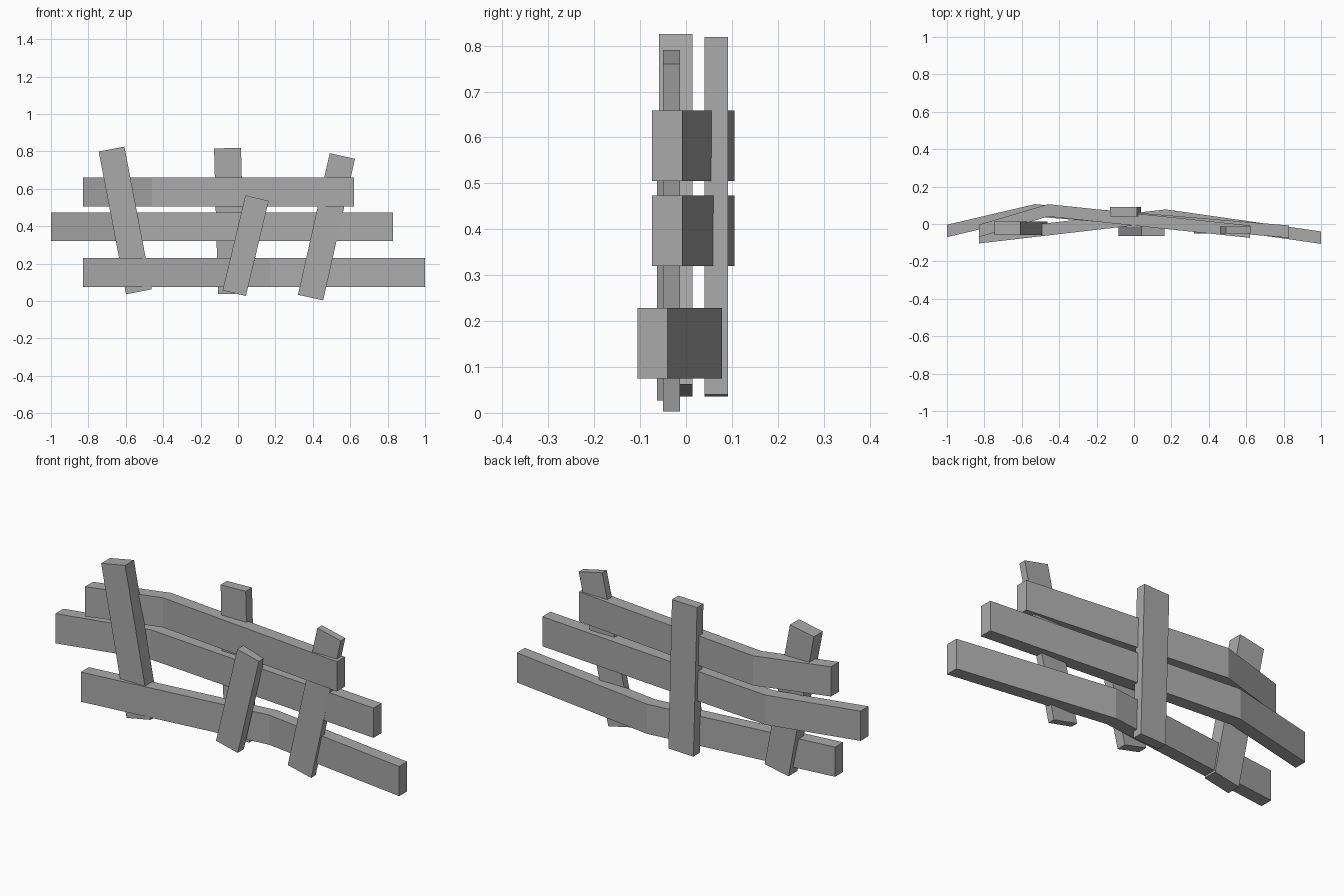
import bpy, bmesh
from mathutils import Vector

old = bpy.data.objects.get("Cube")
if old:
    bpy.data.objects.remove(old, do_unlink=True)

# Single grey colour
GREY = (0.4, 0.4, 0.4, 1)
grey = bpy.data.materials.new("weathered grey")
grey.use_nodes = True
grey.diffuse_color = GREY
grey.node_tree.nodes["Principled BSDF"].inputs["Base Color"].default_value = GREY


def extrude_outline(name, outline, offset):
    """Flat outline extruded by an offset vector into a solid."""
    bm = bmesh.new()
    face = bm.faces.new([bm.verts.new(p) for p in outline])
    moved = bmesh.ops.extrude_face_region(bm, geom=[face])["geom"]
    verts = [v for v in moved if isinstance(v, bmesh.types.BMVert)]
    bmesh.ops.translate(bm, verts=verts, vec=offset)
    bmesh.ops.recalc_face_normals(bm, faces=bm.faces)
    mesh = bpy.data.meshes.new(name)
    bm.to_mesh(mesh)
    bm.free()
    mesh.materials.append(grey)
    bpy.context.collection.objects.link(bpy.data.objects.new(name, mesh))


def rail(name, front_path, z, height=0.154, depth=0.066):
    """Board bent in plan, with its ends cut square to x."""
    front = [Vector((x, y, z)) for x, y in front_path]
    back = [p + Vector((0, depth, 0)) for p in reversed(front)]
    extrude_outline(name, front + back, (0, 0, height))


def post(name, bottom, top, width, y_front, y_back):
    """Leaning plank between two (x, z) end centres."""
    a, b = (Vector((x, y_front, z)) for x, z in (bottom, top))
    along = (b - a).normalized()
    side = Vector((along.z, 0, -along.x)) * width / 2
    extrude_outline(name, [a - side, a + side, b + side, b - side],
                    (0, y_back - y_front, 0))


# Three bent rails
rail("top_rail", [(-0.83, -0.07), (-0.46, 0.04), (0.62, -0.074)], 0.505)
rail("middle_rail", [(-1, -0.07), (-0.53, 0.04), (0.83, -0.074)], 0.32)
rail("bottom_rail", [(-0.83, -0.104), (0.17, 0.012), (1, -0.106)], 0.075)

# Four crooked posts
post("right_post", (-0.53, 0.049), (-0.676, 0.812), 0.14, -0.059, 0.014)
post("back_post", (-0.035, 0.038), (-0.056, 0.817), 0.144, 0.04, 0.092)
post("short_front_post", (-0.02, 0.042), (0.102, 0.55), 0.128, -0.063, -0.013)
post("left_post", (0.388, 0.018), (0.558, 0.775), 0.138, -0.05, -0.013)
